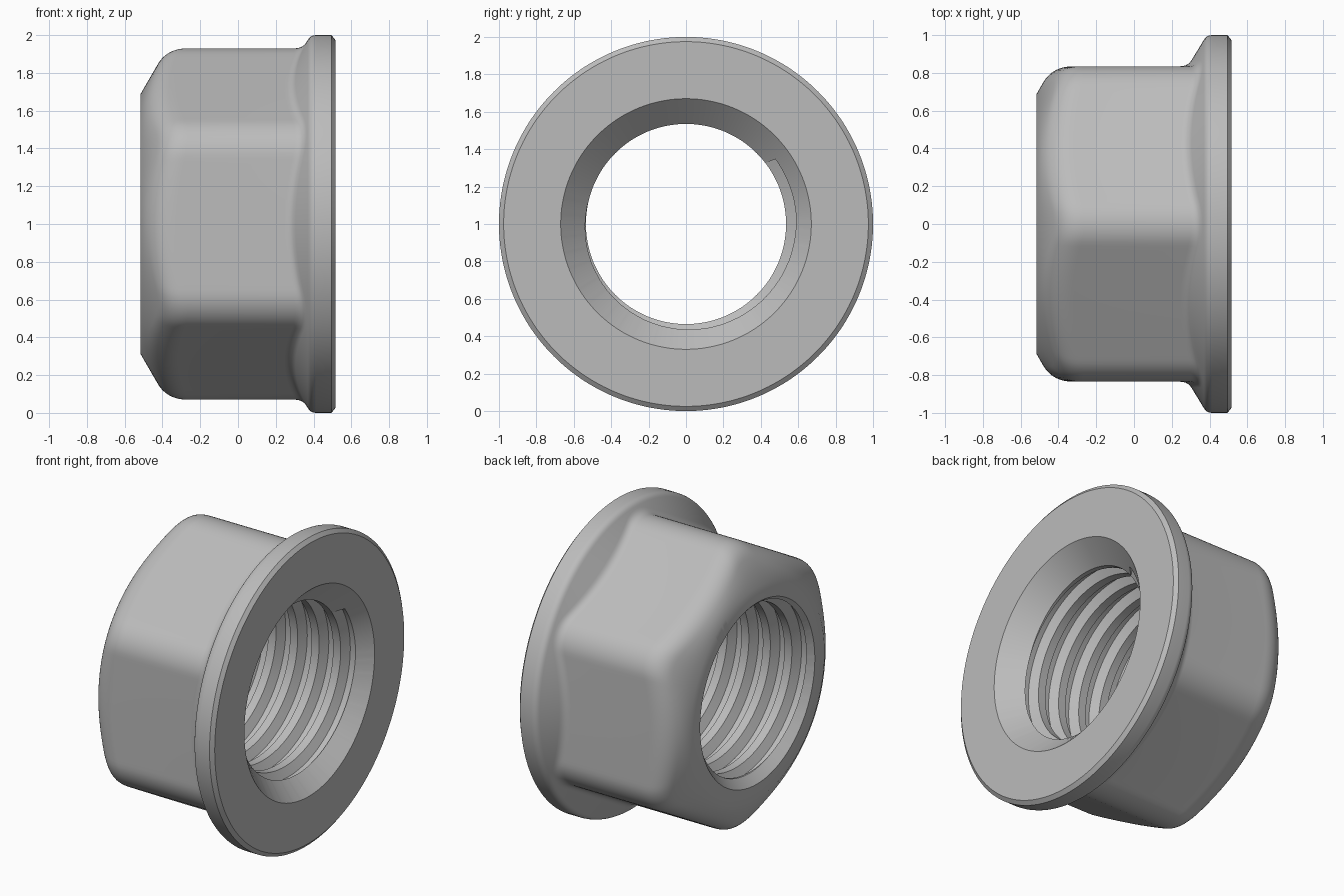
import bpy
import bmesh
from math import sin, cos, tan, pi, sqrt, radians

if "Cube" in bpy.data.objects:
    bpy.data.objects.remove(bpy.data.objects["Cube"])

COLS = 240                       # steps around the axis (x)
HALF = 0.515                     # half the nut's length
APOTHEM, CORNER = 0.835, 0.22    # hexagon flat distance and corner rounding
CREST, ROOT, PITCH = 0.535, 0.59, 0.155
RIM_FLANGE, RIM_HEX = 0.67, 0.59
STEPS = [(0, CREST), (0.35, CREST), (0.55, ROOT), (0.8, ROOT), (1, CREST)]
TURNS = 5


def hex_radius(a):
    """Distance from the axis to a hexagon with rounded corners."""
    third = pi / 3
    phi = abs((a + third / 2) % third - third / 2)
    inner = APOTHEM - CORNER
    if tan(phi) <= inner * tan(third / 2) / APOTHEM:
        return APOTHEM / cos(phi)
    c, psi = inner / cos(third / 2), third / 2 - phi
    return c * cos(psi) + sqrt(CORNER ** 2 - (c * sin(psi)) ** 2)


def fillet(corner, d0, d1, n):
    """Rounded corner between the offsets d0 and d1."""
    pts = []
    for i in range(n + 1):
        t = i / n
        pts.append(tuple(corner[k] + d0[k] * (1 - t) ** 2 + d1[k] * t * t for k in (0, 1)))
    return pts


def outer_profile(a):
    """Chamfered hexagon side, flange slope and flange rim as (x, radius)."""
    h = hex_radius(a)
    x_front = -HALF + (h - 0.69) / 1.73
    x_back = 0.285 + (h - APOTHEM) / 1.65
    pts = [(-HALF, 0.69)]
    pts += fillet((x_front, h), (-0.05, -0.0865), (0.11, 0), 10)
    pts += fillet((x_back, h), (-0.04, 0), (0.02, 0.033), 5)
    pts += fillet((0.385, 1), (-0.015, -0.025), (0.03, 0), 5)
    return pts + [(0.495, 1), (HALF, 0.975)]


def thread_radius(a, x):
    f = (x / PITCH - a / (2 * pi)) % 1
    for (f0, r0), (f1, r1) in zip(STEPS, STEPS[1:]):
        if f <= f1:
            return r0 + (r1 - r0) * (f - f0) / (f1 - f0)
    return CREST


def thread_end(a, side, rim):
    """Walk outward until the end chamfer takes over from the thread."""
    x = 0.3
    while x < HALF and thread_radius(a, side * x) >= rim - (HALF - x):
        x += 0.001
    return side * min(x, HALF - 0.001)


def bore_profile(a):
    lo, hi = thread_end(a, -1, RIM_HEX), thread_end(a, 1, RIM_FLANGE)
    pts = []
    for k in range(-TURNS, TURNS):
        for f, r in STEPS[:-1]:
            x = (k + f + a / (2 * pi)) * PITCH
            if lo < x < hi:
                pts.append((x, r))
            else:
                x = min(max(x, lo), hi)
                pts.append((x, thread_radius(a, x)))
    return pts


bm = bmesh.new()


def column(pts, a):
    return [bm.verts.new((x, r * cos(a), r * sin(a))) for x, r in pts]


def skin(cols, shift=0):
    """Join neighbouring columns; shift carries the helix on by one turn."""
    for i, c0 in enumerate(cols):
        last = i == len(cols) - 1
        c1, s = cols[(i + 1) % len(cols)], shift if last else 0
        for j in range(len(c0) - 1 - s):
            bm.faces.new((c0[j], c0[j + 1], c1[j + 1 + s], c1[j + s]))


angles = [2 * pi * i / COLS for i in range(COLS)]
outer = [column(outer_profile(a), a) for a in angles]
bore = [column(bore_profile(a), a) for a in angles]
rims = [column([(-HALF, RIM_HEX), (HALF, RIM_FLANGE)], a) for a in angles]
skin(outer)
skin(bore, len(STEPS) - 1)
# End faces and the chamfers leading into the thread
skin([[r[0], o[0]] for r, o in zip(rims, outer)])
skin([[o[-1], r[1]] for r, o in zip(rims, outer)])
skin([[r[1], b[-1]] for r, b in zip(rims, bore)])
skin([[b[0], r[0]] for r, b in zip(rims, bore)])
bmesh.ops.remove_doubles(bm, verts=bm.verts, dist=0.00005)
bmesh.ops.recalc_face_normals(bm, faces=bm.faces)
mesh = bpy.data.meshes.new("flange_nut")
bm.to_mesh(mesh)
bm.free()

nut = bpy.data.objects.new("flange_nut", mesh)
bpy.context.collection.objects.link(nut)
nut.location.z = 1

# Plain grey metal
steel = bpy.data.materials.new("steel_grey")
steel.use_nodes = True
grey = (0.5, 0.5, 0.5, 1)
steel.diffuse_color = grey
steel.node_tree.nodes["Principled BSDF"].inputs["Base Color"].default_value = grey
mesh.materials.append(steel)

bpy.ops.object.select_all(action="DESELECT")
nut.select_set(True)
bpy.context.view_layer.objects.active = nut
bpy.ops.object.shade_smooth_by_angle(angle=radians(32))
